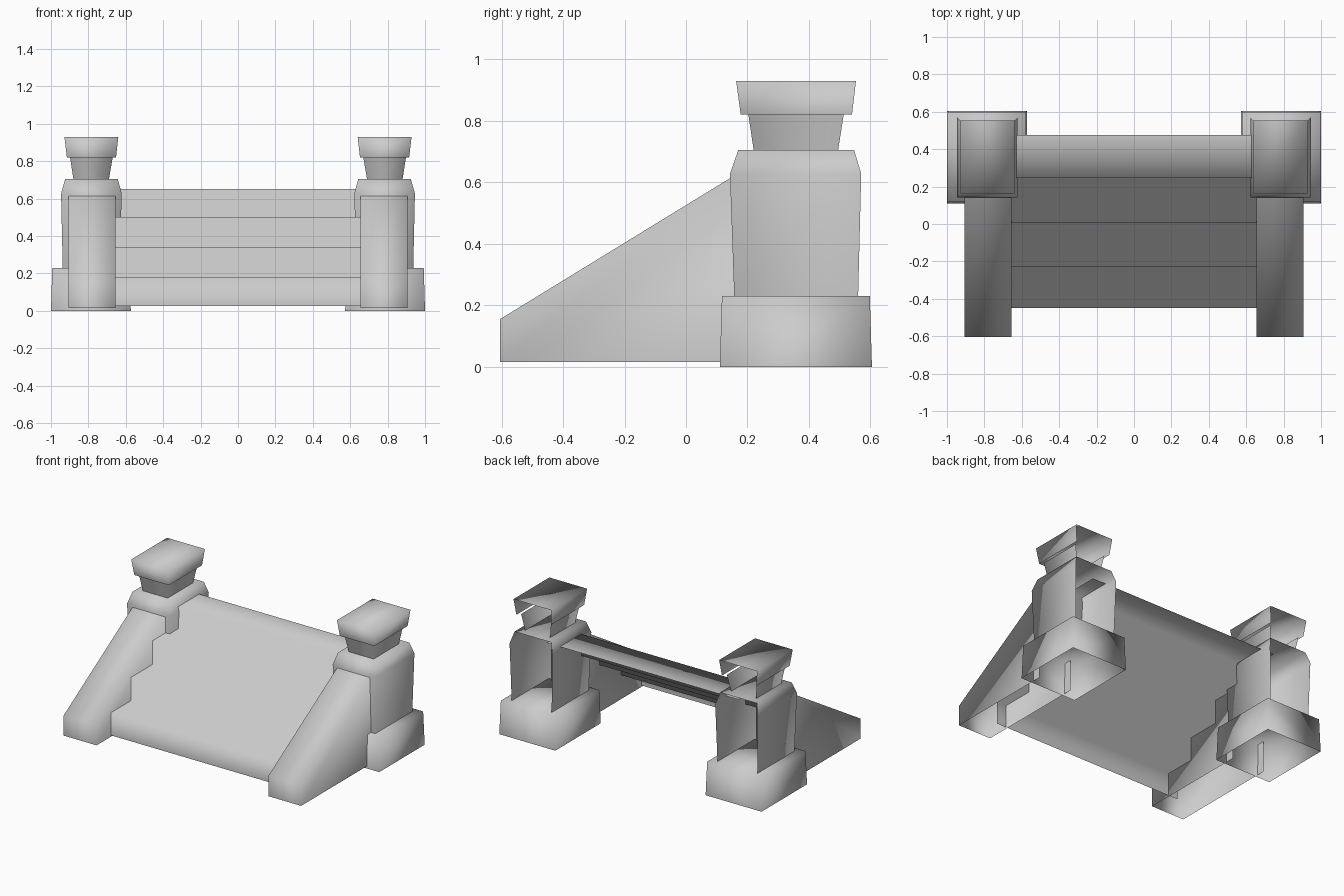
import bpy

cube = bpy.data.objects.get("Cube")
if cube:
    bpy.data.objects.remove(cube)

stone = bpy.data.materials.new("light grey stone")
stone.use_nodes = True
GREY = (0.6, 0.6, 0.6, 1)
stone.diffuse_color = GREY
stone.node_tree.nodes["Principled BSDF"].inputs["Base Color"].default_value = GREY


def make(name, verts, faces, mirrored=True):
    mesh = bpy.data.meshes.new(name)
    mesh.from_pydata(verts, [], faces)
    mesh.materials.append(stone)
    mesh.shade_smooth()
    obj = bpy.data.objects.new(name, mesh)
    bpy.context.collection.objects.link(obj)
    if mirrored:
        obj.modifiers.new("mirror", "MIRROR").use_mirror_merge = False
    return obj


def block(name, rings, open_back=True, top=True):
    """Stack rectangular rings (x0, x1, y0, y1, z); the underside stays open."""
    verts, faces = [], []
    for x0, x1, y0, y1, z in rings:
        verts += [(x0, y0, z), (x1, y0, z), (x1, y1, z), (x0, y1, z)]
    for r in range(len(rings) - 1):
        for i in range(4):
            if open_back and i == 2:
                continue
            a, b, j = 4 * r, 4 * r + 4, (i + 1) % 4
            faces.append((a + i, a + j, b + j, b + i))
    if top:
        n = len(verts) - 4
        faces.append((n, n + 1, n + 2, n + 3))
    return make(name, verts, faces)


# Pillars, mirrored to both sides
block("pillar_base", [(0.573, 1.0, 0.11, 0.605, 0),
                      (0.58, 0.993, 0.117, 0.598, 0.23)], open_back=False)
block("pillar_shaft", [(0.632, 0.937, 0.157, 0.56, 0.23),
                       (0.622, 0.946, 0.143, 0.57, 0.628),
                       (0.643, 0.924, 0.17, 0.547, 0.705)])
block("pillar_neck", [(0.69, 0.88, 0.22, 0.495, 0.705),
                      (0.67, 0.898, 0.203, 0.513, 0.82)], top=False)
block("pillar_cap", [(0.652, 0.915, 0.178, 0.54, 0.82),
                     (0.64, 0.928, 0.163, 0.553, 0.93)])

# Sloping side walls, open below and behind
profile = [(-0.605, 0.015), (-0.605, 0.155), (0.17, 0.63), (0.17, 0.015)]
wall = [(x, y, z) for x in (0.655, 0.905) for y, z in profile]
make("side_wall", wall, [(0, 4, 5, 1), (1, 5, 6, 2), (0, 1, 2, 3), (4, 7, 6, 5)])

# Stairs: one folded strip of risers and treads
fronts = [-0.45, -0.23, 0.005, 0.245, 0.475]
heights = [0.025, 0.18, 0.34, 0.503, 0.652]
path = []
for i in range(4):
    path += [(fronts[i], heights[i]), (fronts[i], heights[i + 1])]
path.append((fronts[4], heights[4]))
strip = [(x, y, z) for y, z in path for x in (-0.73, 0.73)]
make("stairs", strip,
     [(2 * i, 2 * i + 1, 2 * i + 3, 2 * i + 2) for i in range(len(path) - 1)],
     mirrored=False)
